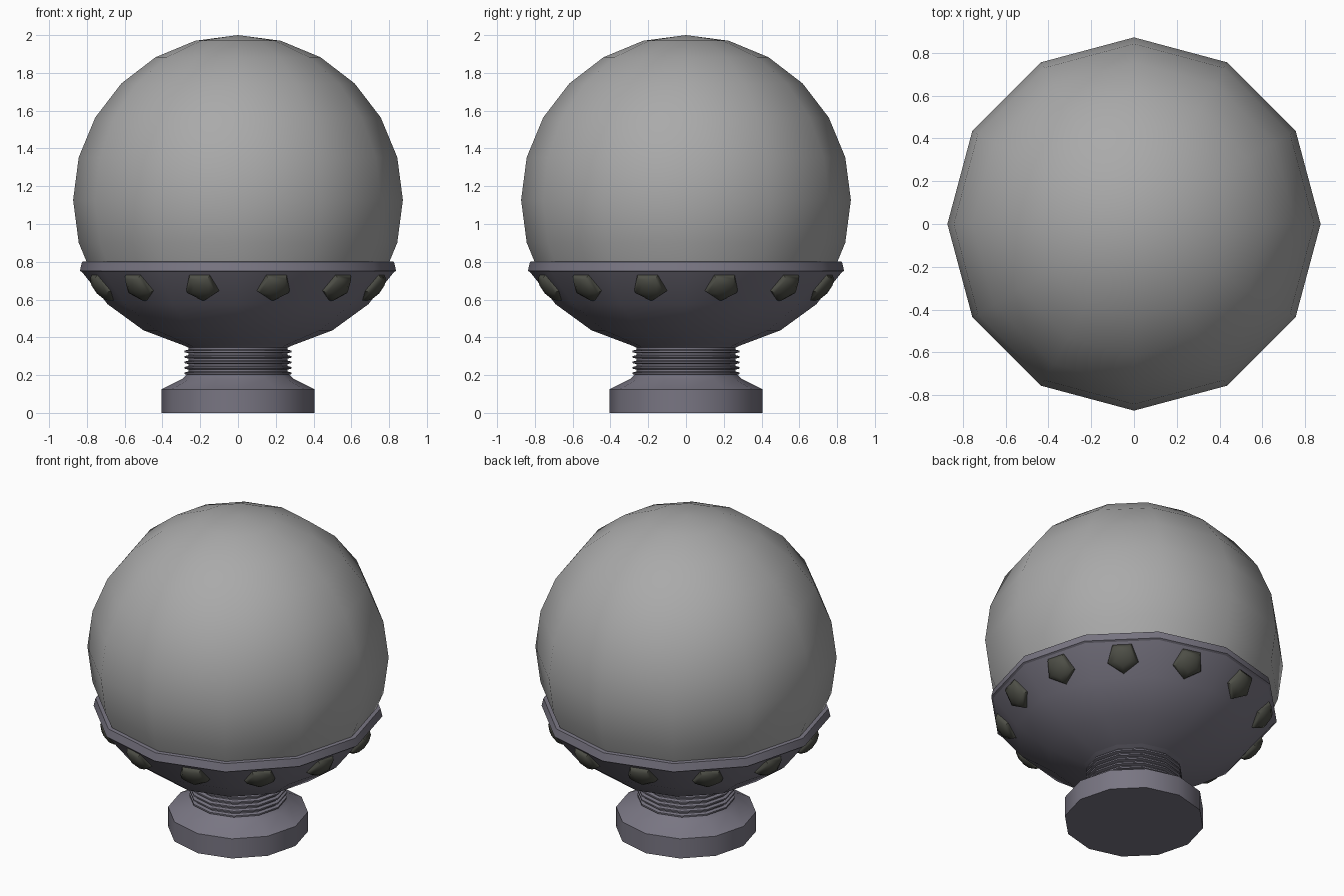
import bpy
import bmesh
import math
from mathutils import Matrix, Vector

SIDES = 12

cube = bpy.data.objects.get("Cube")
if cube:
    bpy.data.objects.remove(cube, do_unlink=True)


def material(name, color):
    mat = bpy.data.materials.new(name)
    mat.use_nodes = True
    mat.diffuse_color = (*color, 1)
    mat.node_tree.nodes["Principled BSDF"].inputs["Base Color"].default_value = (*color, 1)
    return mat


def add_object(name, bm, mat, angle):
    bmesh.ops.recalc_face_normals(bm, faces=bm.faces)
    mesh = bpy.data.meshes.new(name)
    bm.to_mesh(mesh)
    bm.free()
    mesh.materials.append(mat)
    obj = bpy.data.objects.new(name, mesh)
    bpy.context.collection.objects.link(obj)
    bpy.ops.object.select_all(action='DESELECT')
    obj.select_set(True)
    bpy.context.view_layer.objects.active = obj
    bpy.ops.object.shade_smooth_by_angle(angle=math.radians(angle))
    return obj


def lathe(name, profile, mat, angle=38):
    """Spin an (r, z) profile round the z axis, closing the ends on the axis."""
    bm = bmesh.new()
    verts = [bm.verts.new((r, 0, z)) for r, z in profile]
    edges = [bm.edges.new(pair) for pair in zip(verts, verts[1:])]
    bmesh.ops.spin(bm, geom=verts + edges, cent=(0, 0, 0), axis=(0, 0, 1),
                   angle=math.tau, steps=SIDES, use_merge=True)
    bmesh.ops.remove_doubles(bm, verts=bm.verts, dist=0.0005)
    return add_object(name, bm, mat, angle)


glass = material("pale grey", (0.40, 0.40, 0.40))
metal = material("purple grey metal", (0.19, 0.18, 0.225))
dark = material("dark olive", (0.075, 0.077, 0.062))

# Globe, left open where the cup hides it
RADIUS, CENTRE = 0.873, 1.127
globe = [(RADIUS * math.cos(a), CENTRE + RADIUS * math.sin(a))
         for a in (math.radians(d) for d in range(-30, 91, 15))]
lathe("globe", globe, glass, 60)

# Foot
lathe("foot", [(0, 0), (0.405, 0), (0.405, 0.125), (0.295, 0.18), (0.265, 0.21)], metal)

# Neck with screw ridges
neck = [(0.265, 0.2)]
for i in range(5):
    z = 0.205 + i * 0.029
    neck += [(0.282, z), (0.282, z + 0.009), (0.262, z + 0.014), (0.262, z + 0.024)]
neck.append((0.29, 0.358))
lathe("threaded_neck", neck, metal)

# Cup and its rim
RIM, LOWER = (0.825, 0.745), (0.69, 0.575)
lathe("cup", [(0.29, 0.358), (0.5, 0.437), LOWER, RIM], metal)
lathe("cup_rim", [RIM, (0.837, 0.752), (0.826, 0.80), (0.795, 0.803), (0.76, 0.70)], metal)

# Five-sided studs, one at the middle of each cup facet
slope = Vector((RIM[0] - LOWER[0], 0, RIM[1] - LOWER[1])).normalized()
normal = Vector((slope.z, 0, -slope.x))
side = slope.cross(normal)
apothem = math.cos(math.pi / SIDES)
middle = LOWER[0] + (RIM[0] - LOWER[0]) * 0.56
centre = Vector((middle * apothem, 0, LOWER[1] + (RIM[1] - LOWER[1]) * 0.56))
frame = Matrix((-slope, side, normal)).transposed().to_4x4()
for i in range(SIDES):
    turn = Matrix.Rotation((i + 0.5) * math.tau / SIDES, 4, 'Z')
    bm = bmesh.new()
    bmesh.ops.create_uvsphere(bm, u_segments=5, v_segments=6, radius=0.095)
    tip = max(bm.verts, key=lambda v: v.co.xy.length).co
    aim = Matrix.Rotation(-math.atan2(tip.y, tip.x), 4, 'Z')
    flat = Matrix.Diagonal((1, 1, 0.5, 1))
    bm.transform(turn @ Matrix.Translation(centre) @ frame @ flat @ aim)
    add_object(f"stud_{i + 1}", bm, dark, 50)
